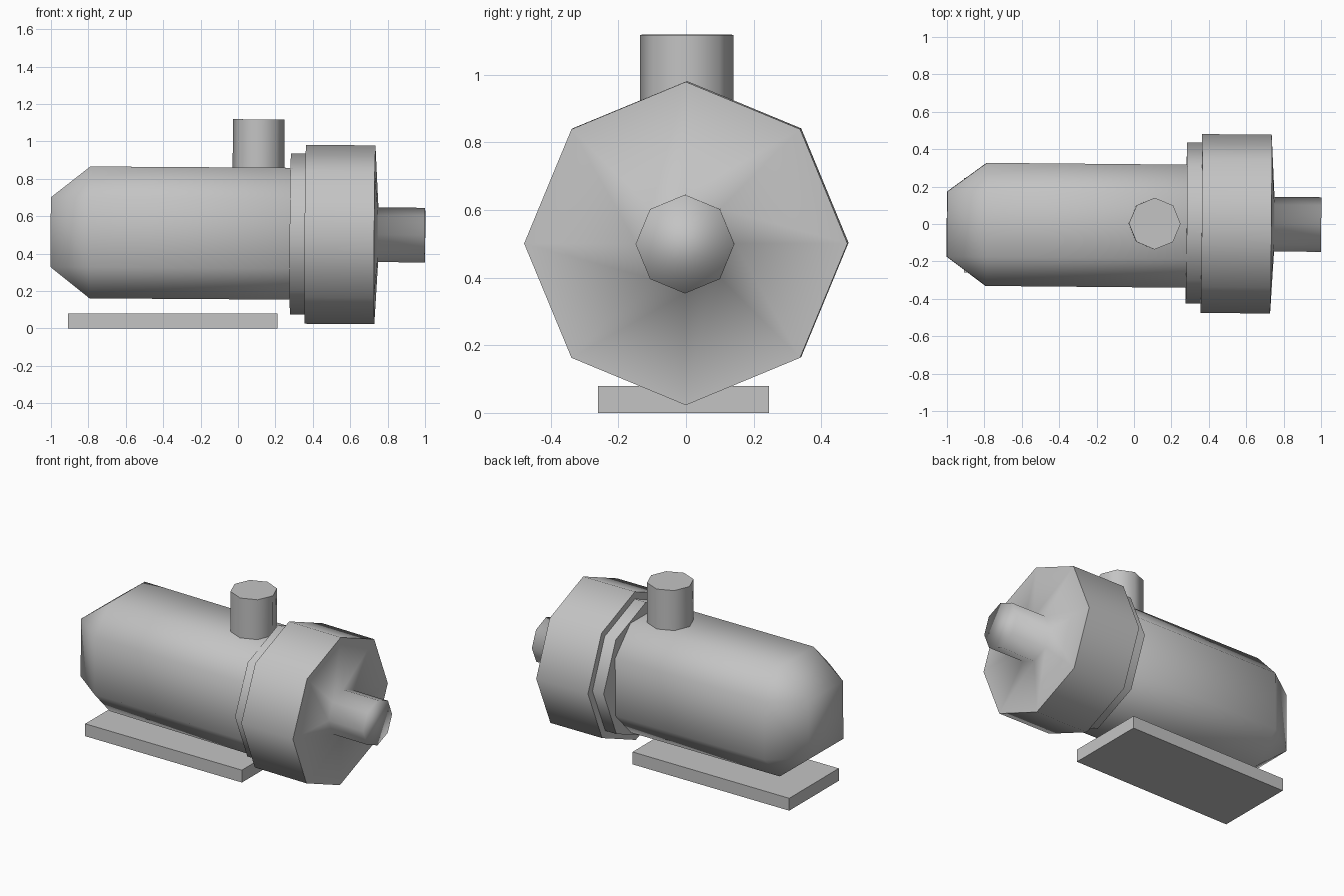
import bpy, bmesh, math
from mathutils import Matrix

if "Cube" in bpy.data.objects:
    bpy.data.objects.remove(bpy.data.objects["Cube"], do_unlink=True)

SIDES = 8
# The pump sits very slightly askew on its base
TILT = Matrix.Rotation(-0.009, 4, "Z") @ Matrix.Rotation(0.0065, 4, "Y")
LYING = Matrix.Rotation(math.pi / 2, 4, "Y")
UPRIGHT = Matrix.Identity(4)

grey = bpy.data.materials.new("plain grey")
grey.use_nodes = True
colour = (0.55, 0.55, 0.55, 1)
grey.diffuse_color = colour
grey.node_tree.nodes["Principled BSDF"].inputs["Base Color"].default_value = colour


def finish(name, bm, centre, turn):
    bm.transform(Matrix.Translation(centre) @ turn)
    bmesh.ops.recalc_face_normals(bm, faces=bm.faces)
    mesh = bpy.data.meshes.new(name)
    bm.to_mesh(mesh)
    bm.free()
    mesh.materials.append(grey)
    bpy.context.collection.objects.link(bpy.data.objects.new(name, mesh))


def turned(name, centre, profile, axis=LYING):
    """Octagonal turning from (distance along axis, radius) rows; first two rims are crisp."""
    bm = bmesh.new()
    rings = []
    for along, radius in profile:
        angles = [math.tau * i / SIDES for i in range(SIDES)]
        rings.append([bm.verts.new((radius * math.cos(t), radius * math.sin(t), along))
                      for t in angles])
    for r, s in zip(rings, rings[1:]):
        for i in range(SIDES):
            j = (i + 1) % SIDES
            bm.faces.new((r[i], r[j], s[j], s[i]))
    bm.faces.new(rings[0])
    bm.faces.new(rings[-1])
    for f in bm.faces:
        f.smooth = True
    for ring in rings[:2]:
        for i in range(SIDES):
            bm.edges.get((ring[i], ring[(i + 1) % SIDES])).smooth = False
    finish(name, bm, centre, TILT @ axis)


# Motor body: long box with broad bevels, shaded smooth
bm = bmesh.new()
bmesh.ops.create_cube(bm, size=1, matrix=Matrix.Diagonal((1.686, 1, 1, 1)))
bmesh.ops.bevel(bm, geom=bm.edges[:], offset=0.236, offset_type="OFFSET",
                segments=1, affect="EDGES")
for f in bm.faces:
    f.smooth = True
finish("motor_body", bm, (-0.25, -0.007, 0.51),
       TILT @ Matrix.Diagonal((0.89, 0.658, 0.705, 1)))

# Narrow collar behind the pump head
turned("collar", (0.325, 0.005, 0.505), [(-0.045, 0.43), (0.045, 0.43)])

# Pump head blending into the inlet stub
turned("pump_head_and_inlet", (0.55, 0.001, 0.502),
       [(-0.19, 0.478), (0.182, 0.478), (0.2, 0.146), (0.45, 0.146)])

# Upright outlet pipe
turned("outlet_pipe", (0.11, 0.002, 0.95), [(-0.168, 0.138), (0.168, 0.138)], UPRIGHT)

# Flat base plate
bm = bmesh.new()
bmesh.ops.create_cube(bm, size=1)
finish("base_plate", bm, (-0.35, -0.007, 0.04), Matrix.Diagonal((1.12, 0.506, 0.08, 1)))
